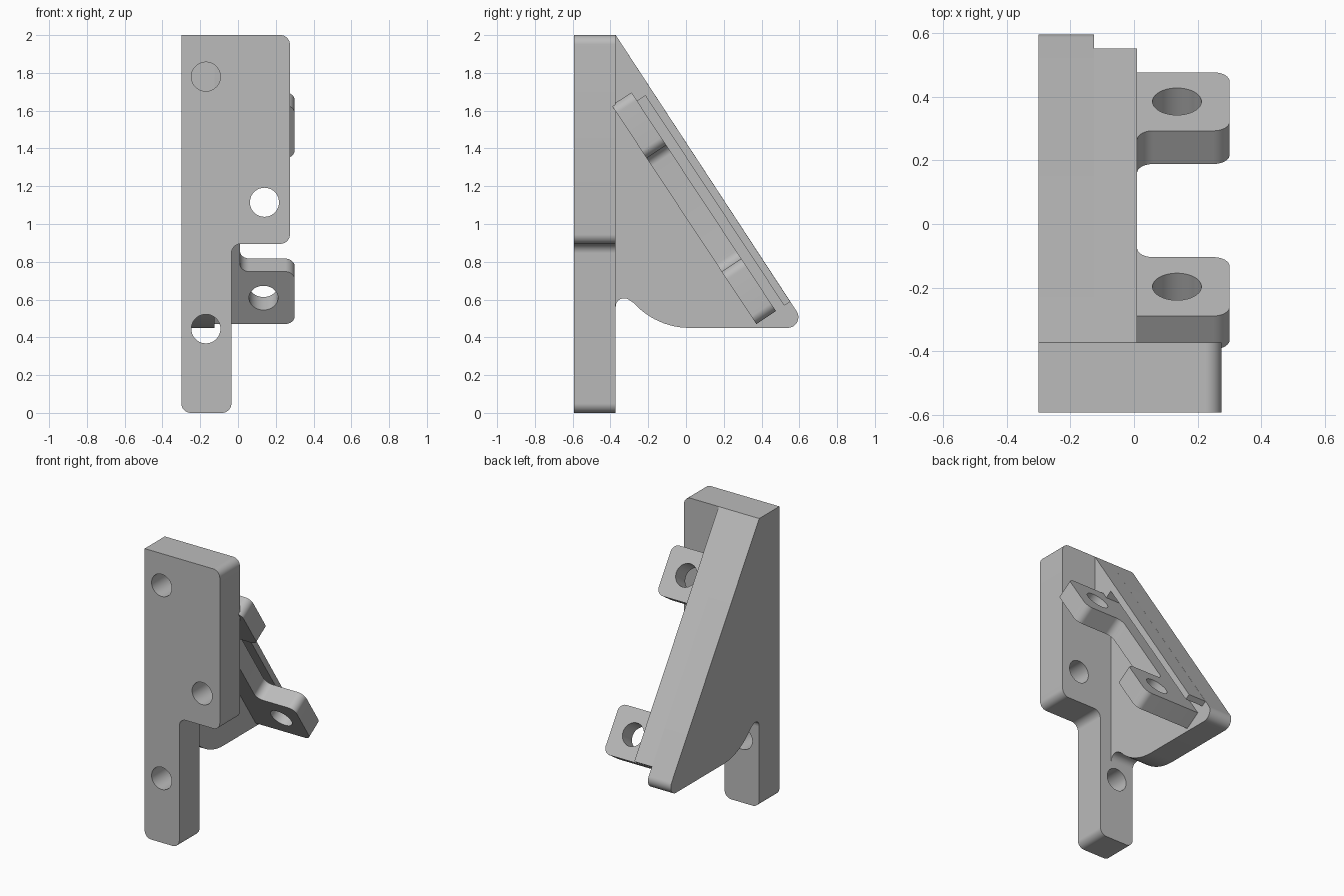
import bpy, bmesh, math
from mathutils import Vector

cube = bpy.data.objects.get("Cube")
if cube:
    bpy.data.objects.remove(cube)

grey = bpy.data.materials.new("plain grey")
grey.use_nodes = True
COLOUR = (0.5, 0.5, 0.5, 1)
grey.diffuse_color = COLOUR
grey.node_tree.nodes["Principled BSDF"].inputs["Base Color"].default_value = COLOUR

# Axes: X across, SLOPE down the ramp, OUT away from the ramp face
X, Y, Z = Vector((1, 0, 0)), Vector((0, 1, 0)), Vector((0, 0, 1))
SLOPE, OUT = Vector((0, 0.5515, -0.834)), Vector((0, 0.834, 0.5515))


def arc(cx, cy, r, start, end, steps=12):
    angles = [math.radians(start + (end - start) * i / steps) for i in range(steps + 1)]
    return [(cx + r * math.cos(a), cy + r * math.sin(a)) for a in angles]


def rounded(corners, steps=8):
    """Round each (x, y, radius) corner, convex or concave."""
    out = []
    for i, (x, y, r) in enumerate(corners):
        p = Vector((x, y))
        if not r:
            out.append((x, y))
            continue
        a = (Vector(corners[i - 1][:2]) - p).normalized()
        b = (Vector(corners[(i + 1) % len(corners)][:2]) - p).normalized()
        half = a.angle(b) / 2
        centre = p + (a + b).normalized() * (r / math.sin(half))
        start = p + a * (r / math.tan(half)) - centre
        end = p + b * (r / math.tan(half)) - centre
        for k in range(steps + 1):
            d = start.lerp(end, k / steps).normalized() * r
            out.append(tuple(centre + d))
    return out


def prism(name, outline, u, v, w, low, high):
    """Extrude an outline in the u-v plane from low to high along w."""
    bm = bmesh.new()
    verts = [bm.verts.new(u * a + v * b + w * low) for a, b in outline]
    face = bm.faces.new(verts)
    grown = bmesh.ops.extrude_face_region(bm, geom=[face])["geom"]
    moved = [g for g in grown if isinstance(g, bmesh.types.BMVert)]
    bmesh.ops.translate(bm, vec=w * (high - low), verts=moved)
    bmesh.ops.recalc_face_normals(bm, faces=bm.faces)
    mesh = bpy.data.meshes.new(name)
    bm.to_mesh(mesh)
    bm.free()
    mesh.materials.append(grey)
    obj = bpy.data.objects.new(name, mesh)
    bpy.context.collection.objects.link(obj)
    return obj


def drill(obj, centres, u, v, w, low, high, r=0.077):
    for a, b in centres:
        cutter = prism("drill", arc(a, b, r, 0, 360, 40)[:-1], u, v, w, low, high)
        cutter.hide_render = True
        mod = obj.modifiers.new("hole", "BOOLEAN")
        mod.operation, mod.solver, mod.object = "DIFFERENCE", "EXACT", cutter
        bpy.context.view_layer.objects.active = obj
        bpy.ops.object.modifier_apply(modifier=mod.name)
        bpy.data.objects.remove(cutter)


# Mounting plate with a narrow lower leg
R = 0.05
plate = prism("mounting_plate", rounded([
    (-0.30, 0, R), (-0.035, 0, R), (-0.035, 0.895, R),
    (0.275, 0.895, R), (0.275, 2, R), (-0.30, 2, 0)]), X, Z, Y, -0.592, -0.372)
drill(plate, [(-0.17, 1.78), (0.14, 1.115), (-0.17, 0.445)], X, Z, Y, -0.7, -0.3)

# Triangular side web with rounded nose and curved underside
web_outline = ([(-0.372, 2)] + arc(0.538, 0.507, 0.057, 33.5, -90)
               + arc(0.02, 0.85, 0.40, 270, 222)
               + arc(-0.328, 0.563, 0.044, 50, 180))
web = prism("side_web", web_outline, Y, Z, X, -0.30, -0.125)

# Ramp flange, with a solid head above the slot
END, SLOT, FACE, UNDER = -0.187, -1.52, 0.785, 0.747


def on_ramp(t, d):
    p = SLOPE * t + OUT * d
    return (p.y, p.z)


flange = prism("ramp_flange", [
    (-0.372, 2), on_ramp(END, FACE), on_ramp(END, UNDER),
    on_ramp(SLOT, UNDER), on_ramp(SLOT, 0.57), (-0.372, 1.625)], Y, Z, X, -0.125, 0.01)

# Sloping rail with two drilled tabs
rail = prism("tabbed_rail", rounded([
    (-0.125, -1.575, 0), (0.30, -1.575, R), (0.30, -1.24, R), (0.01, -1.24, R),
    (0.01, -0.52, R), (0.30, -0.52, R), (0.30, END, R), (-0.125, END, 0)]),
    X, SLOPE, OUT, 0.57, 0.695)
drill(rail, [(0.135, -1.408), (0.135, -0.353)], X, SLOPE, OUT, 0.5, 0.8)

# Smooth the rounded corners and keep the edges crisp
bpy.ops.object.select_all(action="DESELECT")
for part in (plate, web, flange, rail):
    part.select_set(True)
bpy.context.view_layer.objects.active = plate
bpy.ops.object.shade_smooth_by_angle(angle=math.radians(30))
